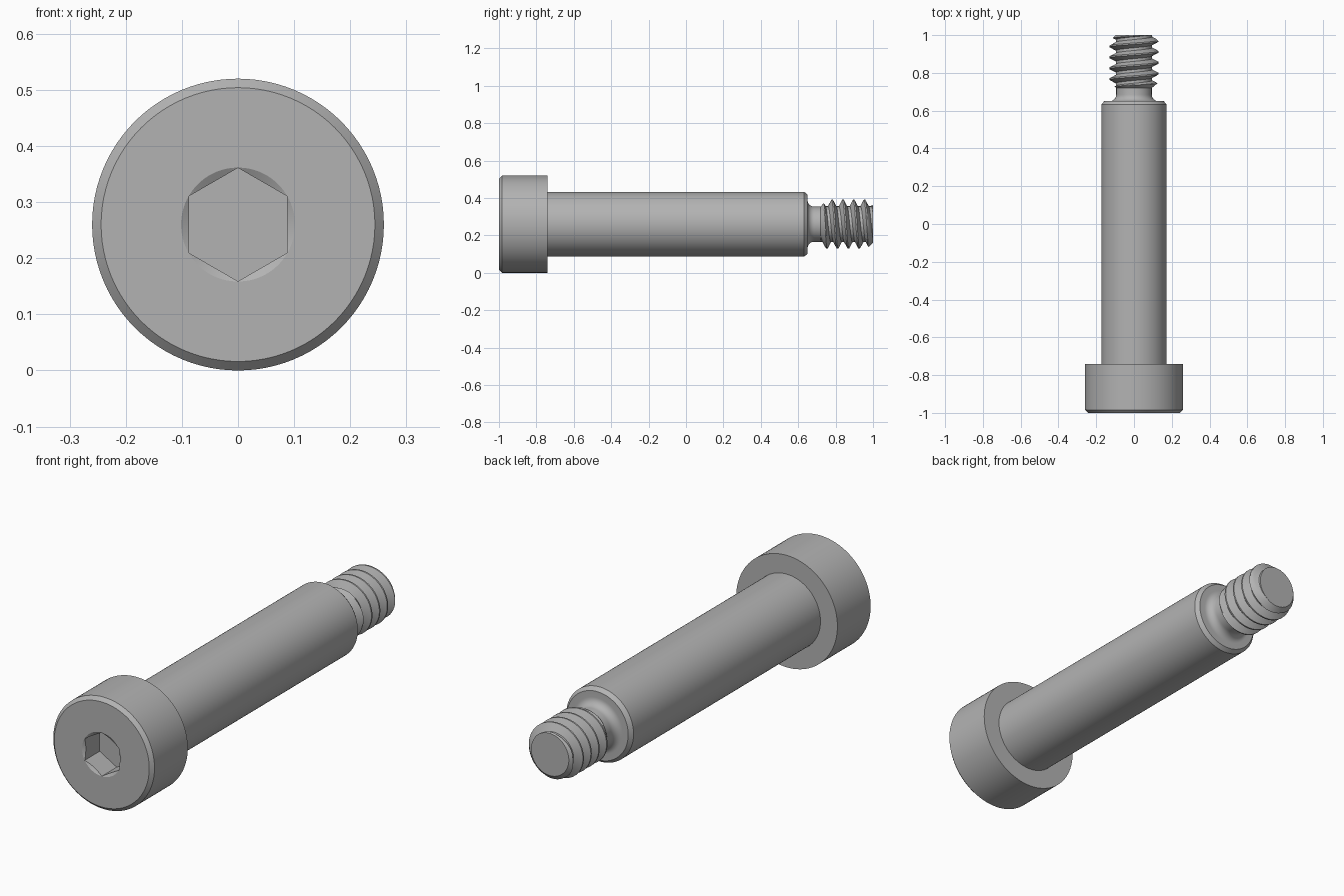
import bpy, bmesh, math

cube = bpy.data.objects.get("Cube")
if cube:
    bpy.data.objects.remove(cube, do_unlink=True)

SEG = 96            # columns around the axis
AXIS_Z = 0.26       # height of the screw axis
TAU = 2 * math.pi

steel = bpy.data.materials.new("grey steel")
steel.use_nodes = True
grey = (0.45, 0.45, 0.45, 1)
steel.diffuse_color = grey
steel.node_tree.nodes["Principled BSDF"].inputs["Base Color"].default_value = grey


def skin(bm, rows):
    """Bridge consecutive rows of vertices with quads."""
    for a, b in zip(rows, rows[1:]):
        for i in range(len(a) - 1):
            bm.faces.new((a[i], a[i + 1], b[i + 1], b[i]))


def point(bm, r, t, y):
    return bm.verts.new((r * math.sin(t), y, AXIS_Z + r * math.cos(t)))


def finish(bm, name):
    bmesh.ops.recalc_face_normals(bm, faces=bm.faces[:])
    mesh = bpy.data.meshes.new(name)
    bm.to_mesh(mesh)
    bm.free()
    obj = bpy.data.objects.new(name, mesh)
    bpy.context.collection.objects.link(obj)
    mesh.materials.append(steel)
    bpy.ops.object.select_all(action='DESELECT')
    obj.select_set(True)
    bpy.context.view_layer.objects.active = obj
    bpy.ops.object.shade_smooth_by_angle(angle=math.radians(25))
    return obj


def fill_end(bm, y):
    """Cap the open ring lying at the given y."""
    edges = [e for e in bm.edges if e.is_boundary
             and all(abs(v.co.y - y) < 1e-4 for v in e.verts)]
    bmesh.ops.holes_fill(bm, edges=edges, sides=0)


# --- Screw body: hex socket, head, shoulder and undercut neck ---
SOCKET_R, SOCKET_FLOOR = 0.101, -0.89


def hex_radius(t):
    local = t % (TAU / 6) - TAU / 12
    return SOCKET_R * math.cos(TAU / 12) / math.cos(local)


def arc(cy, cr, r, a0, a1, n=8):
    angles = [math.radians(a0 + (a1 - a0) * k / n) for k in range(n + 1)]
    return [(cy + r * math.cos(a), cr + r * math.sin(a)) for a in angles]


NECK_R, THREAD_Y = 0.094, 0.72
profile = [(-1, SOCKET_R + 0.0005), (-1, 0.244), (-0.984, 0.26), (-0.74, 0.26),
           (-0.74, 0.173), (0.632, 0.173), (0.65, 0.158)]
profile += arc(0.685, NECK_R + 0.035, 0.035, 180, 270)   # fillet into the neck
profile += [(THREAD_Y, NECK_R)]

bm = bmesh.new()
angles = [TAU * i / SEG for i in range(SEG + 1)]
rows = [[point(bm, hex_radius(t), t, SOCKET_FLOOR) for t in angles],
        [point(bm, hex_radius(t), t, -1 + 0.6 * (SOCKET_R - hex_radius(t))) for t in angles]]
rows += [[point(bm, r, t, y) for t in angles] for y, r in profile]
skin(bm, rows)
bmesh.ops.remove_doubles(bm, verts=bm.verts[:], dist=1e-5)
fill_end(bm, SOCKET_FLOOR)
finish(bm, "screw_body")

# --- Threaded end: right-handed helical ridge with chamfered ends ---
PITCH, MAJOR, MINOR, END_Y = 0.0578, 0.131, 0.096, 1.0
FLAT, FLANK = 0.125, 0.3125


def ridge(u):
    """Radius across one pitch: crest, flank, root, flank."""
    u %= 1
    drop = min((u - FLAT) / FLANK, (1 - u) / FLANK, 1)
    return MAJOR - (MAJOR - MINOR) * max(drop, 0)


def thread_radius(y, t):
    r = ridge((y - THREAD_Y) / PITCH - t / TAU)
    return min(r, 0.098 + (END_Y - y), NECK_R + 1.2 * (y - THREAD_Y))


STEPS = 16
bm = bmesh.new()
turns = math.ceil((END_Y - THREAD_Y) / PITCH) + 1
rows = []
for k in range(turns * STEPS + 1):
    row = []
    for t in angles:
        y = THREAD_Y + PITCH * (k / STEPS - 1 + t / TAU)
        y = min(max(y, THREAD_Y), END_Y)
        row.append(point(bm, thread_radius(y, t), t, y))
    rows.append(row)
skin(bm, rows)
bmesh.ops.remove_doubles(bm, verts=bm.verts[:], dist=1e-5)
fill_end(bm, END_Y)
finish(bm, "threaded_end")
